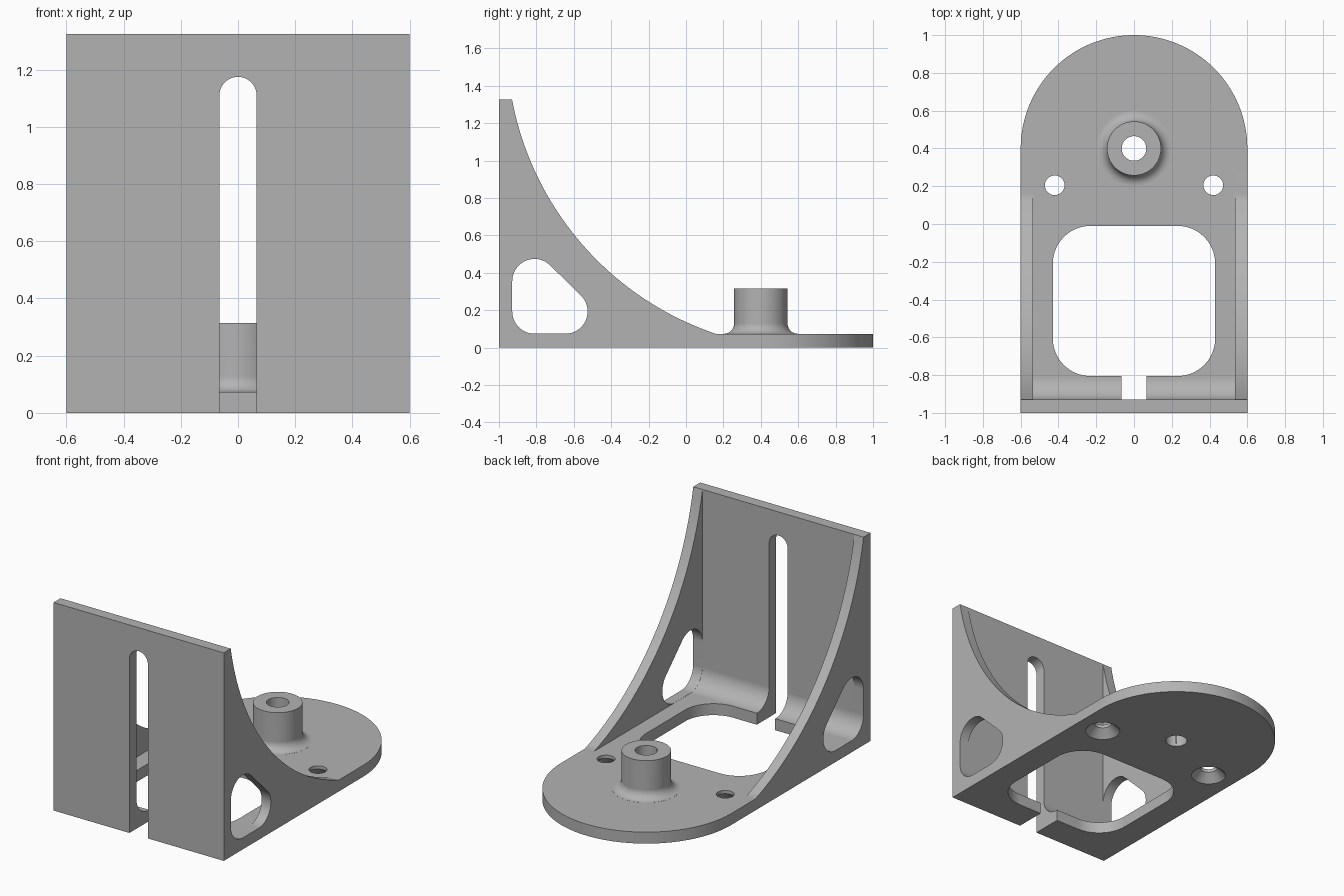
import bpy, bmesh
from math import sin, cos, pi, radians, atan2, sqrt
from mathutils import Vector, Matrix

cube = bpy.data.objects.get("Cube")
if cube:
    bpy.data.objects.remove(cube)

HALF, PLATE, WALL, HEIGHT = 0.6, 0.073, -0.93, 1.325
BOSS_Y, FILLET = 0.4, 0.12

grey = bpy.data.materials.new("plain grey")
grey.use_nodes = True
colour = (0.45, 0.45, 0.45, 1)
grey.diffuse_color = colour
grey.node_tree.nodes["Principled BSDF"].inputs["Base Color"].default_value = colour


def arc(cx, cy, r, start, end, n=16):
    """Points on a circle from start to end, in degrees."""
    angles = [radians(start + (end - start) * i / n) for i in range(n + 1)]
    return [(cx + r * cos(a), cy + r * sin(a)) for a in angles]


def finish(name, bm):
    bmesh.ops.remove_doubles(bm, verts=bm.verts, dist=1e-5)
    bmesh.ops.recalc_face_normals(bm, faces=bm.faces)
    mesh = bpy.data.meshes.new(name)
    bm.to_mesh(mesh)
    bm.free()
    mesh.materials.append(grey)
    obj = bpy.data.objects.new(name, mesh)
    bpy.context.collection.objects.link(obj)
    return obj


def prism(name, outline, axis, low, high):
    """Extrude a 2D outline along the named axis."""
    place = {"x": lambda a, b: (low, a, b),
             "y": lambda a, b: (a, low, b),
             "z": lambda a, b: (a, b, low)}[axis]
    bm = bmesh.new()
    face = bm.faces.new([bm.verts.new(place(*p)) for p in outline])
    made = bmesh.ops.extrude_face_region(bm, geom=[face])["geom"]
    step = Vector([(high - low) * (axis == c) for c in "xyz"])
    bmesh.ops.translate(bm, vec=step, verts=[v for v in made if isinstance(v, bmesh.types.BMVert)])
    return finish(name, bm)


def lathe(name, profile, x, y, steps=64):
    """Spin a radius/height profile about a vertical axis."""
    bm = bmesh.new()
    verts = [bm.verts.new((r, 0, z)) for r, z in profile]
    edges = [bm.edges.new(pair) for pair in zip(verts, verts[1:])]
    bmesh.ops.spin(bm, geom=verts + edges, axis=(0, 0, 1), cent=(0, 0, 0),
                   angle=2 * pi, steps=steps, use_merge=True)
    bmesh.ops.translate(bm, vec=(x, y, 0), verts=bm.verts)
    return finish(name, bm)


def combine(target, tool, operation):
    mod = target.modifiers.new(operation.lower(), "BOOLEAN")
    mod.object, mod.operation, mod.solver = tool, operation, "EXACT"
    bpy.context.view_layer.objects.active = target
    bpy.ops.object.modifier_apply(modifier=mod.name)
    bpy.data.objects.remove(tool)


# Side silhouette: wall, swept gusset edge and plate
top, foot, sag = Vector((WALL, HEIGHT)), Vector((0.16, PLATE)), 0.225
half = (foot - top) / 2
radius = (half.length_squared + sag * sag) / (2 * sag)
centre = top + half + Vector((-half.y, half.x)).normalized() * (radius - sag)
ends = [atan2(p.y - centre.y, p.x - centre.x) * 180 / pi % 360 for p in (top, foot)]
sweep = arc(centre.x, centre.y, radius, *ends, n=40)
bracket = prism("bracket", [(-1.1, 0), (-1.1, HEIGHT)] + sweep + [(1.1, PLATE), (1.1, 0)],
                "x", -0.7, 0.7)

# Plan outline with a rounded back end
plan = [(-HALF, -1), (HALF, -1)] + arc(0, 0.4, HALF, 0, 180, 64)
combine(bracket, prism("plan", plan, "z", -1, 2), "INTERSECT")

# Space between the gussets, filleted into the wall
pocket = arc(WALL + FILLET, PLATE + FILLET, FILLET, 180, 270) + [(0.17, PLATE), (0.17, 2), (WALL, 2)]
combine(bracket, prism("pocket", pocket, "x", -0.535, 0.535), "DIFFERENCE")

# Boss with a flared root
flare = 0.055
root = arc(0.143 + flare, PLATE + 0.0005 + flare, flare, 270, 180, 10)
boss = [(0, 0.03), (0.143 + flare, 0.03)] + root + [(0.143, 0.315), (0, 0.315)]
combine(bracket, lathe("boss", boss, 0, BOSS_Y), "UNION")

# Bore through the boss
combine(bracket, lathe("bore", [(0, -0.1), (0.065, -0.1), (0.065, 0.5), (0, 0.5)], 0, BOSS_Y),
        "DIFFERENCE")

# Screw holes, countersunk from below
sink = [(0, -0.01), (0.114, -0.01), (0.052, 0.052), (0.052, 0.2), (0, 0.2)]
for side in (-1, 1):
    combine(bracket, lathe("screw_hole", sink, side * 0.42, 0.205, 40), "DIFFERENCE")

# Rounded window in the plate
wx, y0, y1, r = 0.43, -0.805, -0.01, 0.2
window = (arc(wx - r, y1 - r, r, 0, 90) + arc(r - wx, y1 - r, r, 90, 180)
          + arc(r - wx, y0 + r, r, 180, 270) + arc(wx - r, y0 + r, r, 270, 360))
combine(bracket, prism("window", window, "z", -0.1, 0.2), "DIFFERENCE")

# Slot through the wall and the front of the plate
slot = arc(0, 1.11, 0.065, 0, 180, 24) + [(-0.065, -0.1), (0.065, -0.1)]
combine(bracket, prism("slot", slot, "y", -1.2, -0.7), "DIFFERENCE")

# Rounded triangular openings in both gussets
r = FILLET - 0.001
near, far, low, high = WALL + FILLET, -0.645, PLATE + FILLET, 0.355
opening = (arc(far, low, r, -90, 45) + arc(near, high, r, 45, 180)
           + arc(near, low, r, 180, 270))
combine(bracket, prism("opening", opening, "x", -0.8, 0.8), "DIFFERENCE")

# Smooth curves, crisp edges
bpy.ops.object.select_all(action="DESELECT")
bracket.select_set(True)
bpy.context.view_layer.objects.active = bracket
bpy.ops.object.shade_smooth_by_angle(angle=radians(25))
normals = bracket.modifiers.new("even shading", "WEIGHTED_NORMAL")
normals.keep_sharp = True
